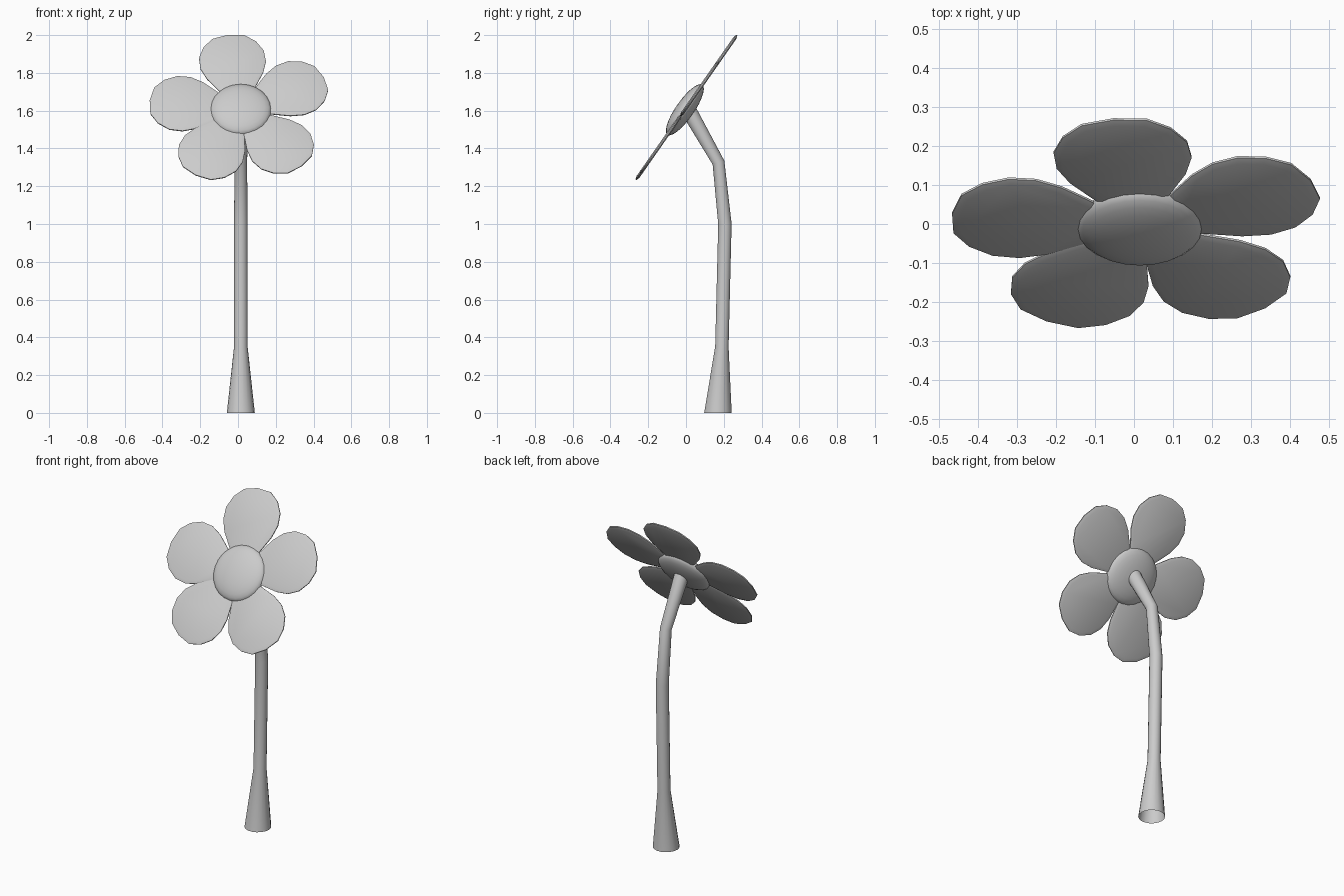
import bpy, bmesh, math
from mathutils import Vector, Matrix

if "Cube" in bpy.data.objects:
    bpy.data.objects.remove(bpy.data.objects["Cube"])

HEAD = Matrix.Translation((0.015, -0.006, 1.605)) @ Matrix.Rotation(math.radians(55.1), 4, 'X')


def make_object(name, bm, angle):
    bmesh.ops.recalc_face_normals(bm, faces=bm.faces)
    mesh = bpy.data.meshes.new(name)
    bm.to_mesh(mesh)
    bm.free()
    ob = bpy.data.objects.new(name, mesh)
    bpy.context.collection.objects.link(ob)
    bpy.ops.object.select_all(action='DESELECT')
    ob.select_set(True)
    bpy.context.view_layer.objects.active = ob
    bpy.ops.object.shade_smooth_by_angle(angle=math.radians(angle))
    return ob


def bridge(bm, a, b):
    for i in range(len(a)):
        j = (i + 1) % len(a)
        bm.faces.new((a[i], a[j], b[j], b[i]))


# Stem: open tube along a bent path of (y, z, radius)
path = [(0.169, 0.0, 0.074), (0.19, 0.35, 0.036), (0.206, 1.0, 0.036),
        (0.172, 1.325, 0.033), (0.015, 1.6, 0.042)]
pts = [Vector((0.015, y, z)) for y, z, r in path]
bm = bmesh.new()
rings = []
for i, (y, z, r) in enumerate(path):
    before = (pts[i] - pts[max(i - 1, 0)]).normalized()
    after = (pts[min(i + 1, len(pts) - 1)] - pts[i]).normalized()
    tangent = (before + after).normalized() if i else Vector((0, 0, 1))
    side = Vector((1, 0, 0))
    up = tangent.cross(side)
    rings.append([bm.verts.new(pts[i] + r * (side * math.cos(t) + up * math.sin(t)))
                  for t in (k * math.tau / 18 for k in range(18))])
for a, b in zip(rings, rings[1:]):
    bridge(bm, a, b)
make_object("stem", bm, 50)

# Flower centre: flattened sphere
bm = bmesh.new()
bmesh.ops.create_uvsphere(bm, u_segments=24, v_segments=14, radius=1)
bmesh.ops.transform(bm, matrix=HEAD @ Matrix.Diagonal((0.162, 0.162, 0.048, 1)), verts=bm.verts)
make_object("flower_centre", bm, 80)

# Petals: thin rounded slabs around the centre, (distance, half width) outline
half = [(0.06, 0.045), (0.14, 0.1), (0.22, 0.15), (0.29, 0.175),
        (0.36, 0.173), (0.425, 0.14), (0.472, 0.085)]
outline = half + [(0.486, 0)] + [(r, -w) for r, w in reversed(half)]


def petal(name, degrees):
    bm = bmesh.new()
    layers = []
    for scale, z in ((0.9, -0.009), (1, -0.003), (1, 0.003), (0.9, 0.009)):
        layers.append([bm.verts.new((0.29 + (r - 0.29) * scale, w * scale, z)) for r, w in outline])
    for a, b in zip(layers, layers[1:]):
        bridge(bm, a, b)
    bm.faces.new(layers[0])
    bm.faces.new(layers[-1])
    turn = Matrix.Rotation(math.radians(degrees), 4, 'Z')
    bmesh.ops.transform(bm, matrix=HEAD @ turn, verts=bm.verts)
    make_object(name, bm, 60)


for i, deg in enumerate((98, 173, 240.5, 311.5, 25.5)):
    petal(f"petal_{i + 1}", deg)
